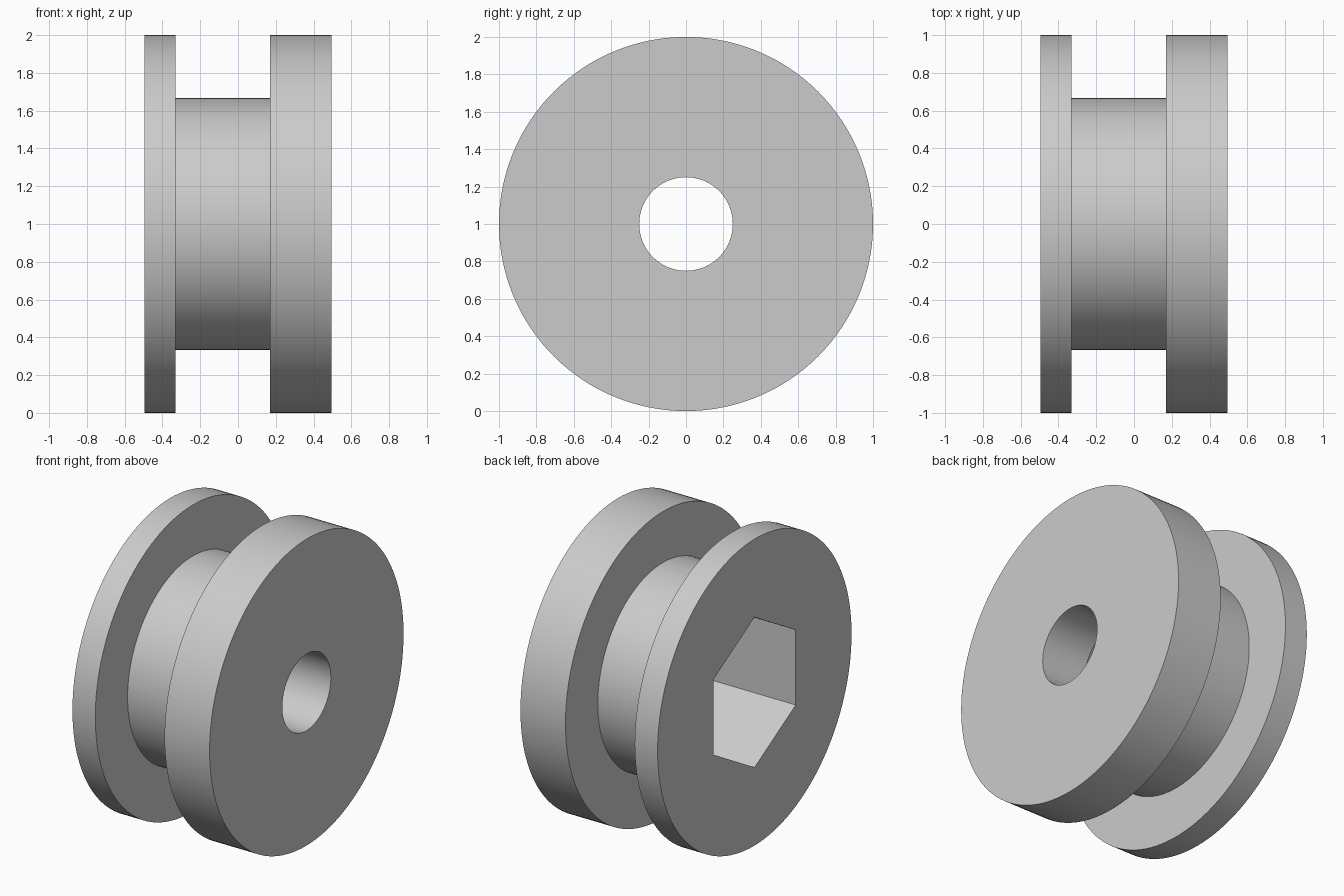
import bpy, bmesh
from math import sin, cos, tau

if "Cube" in bpy.data.objects:
    bpy.data.objects.remove(bpy.data.objects["Cube"])

grey = bpy.data.materials.new("plain_grey")
grey.use_nodes = True
colour = (0.6, 0.6, 0.6, 1)
grey.diffuse_color = colour
grey.node_tree.nodes["Principled BSDF"].inputs["Base Color"].default_value = colour


def lathe(name, profile, sides):
    """Closed solid turned about the x axis from (x, radius) pairs; a corner points up."""
    bm = bmesh.new()
    rings = [[bm.verts.new((x, r * sin(tau * i / sides), r * cos(tau * i / sides)))
              for i in range(sides)] for x, r in profile]
    for a, b in zip(rings, rings[1:]):
        for i in range(sides):
            j = (i + 1) % sides
            bm.faces.new((a[i], a[j], b[j], b[i]))
    bm.faces.new(rings[0])
    bm.faces.new(rings[-1])
    bmesh.ops.recalc_face_normals(bm, faces=bm.faces)
    mesh = bpy.data.meshes.new(name)
    bm.to_mesh(mesh)
    bm.free()
    mesh.materials.append(grey)
    obj = bpy.data.objects.new(name, mesh)
    obj.location.z = 1
    bpy.context.collection.objects.link(obj)
    return obj


# Spool: thin flange, hub, thick flange
END, THIN, THICK, HUB = 0.495, -0.33, 0.17, 0.667
spool = lathe("flanged_spool", [(-END, 1), (THIN, 1), (THIN, HUB),
                                (THICK, HUB), (THICK, 1), (END, 1)], 128)

# Deep hexagonal socket from the thin side, round bore through the thick side
cutters = [lathe("hex_socket_cutter", [(-0.6, 0.49), (THICK, 0.49)], 6),
           lathe("bore_cutter", [(0, 0.25), (0.6, 0.25)], 96)]

bpy.context.view_layer.objects.active = spool
spool.select_set(True)
for cutter in cutters:
    cutter.hide_render = True
    cut = spool.modifiers.new(cutter.name, "BOOLEAN")
    cut.operation = "DIFFERENCE"
    cut.solver = "EXACT"
    cut.object = cutter
    bpy.ops.object.modifier_apply(modifier=cut.name)
    bpy.data.objects.remove(cutter)

bpy.ops.object.shade_smooth_by_angle(angle=0.5)
